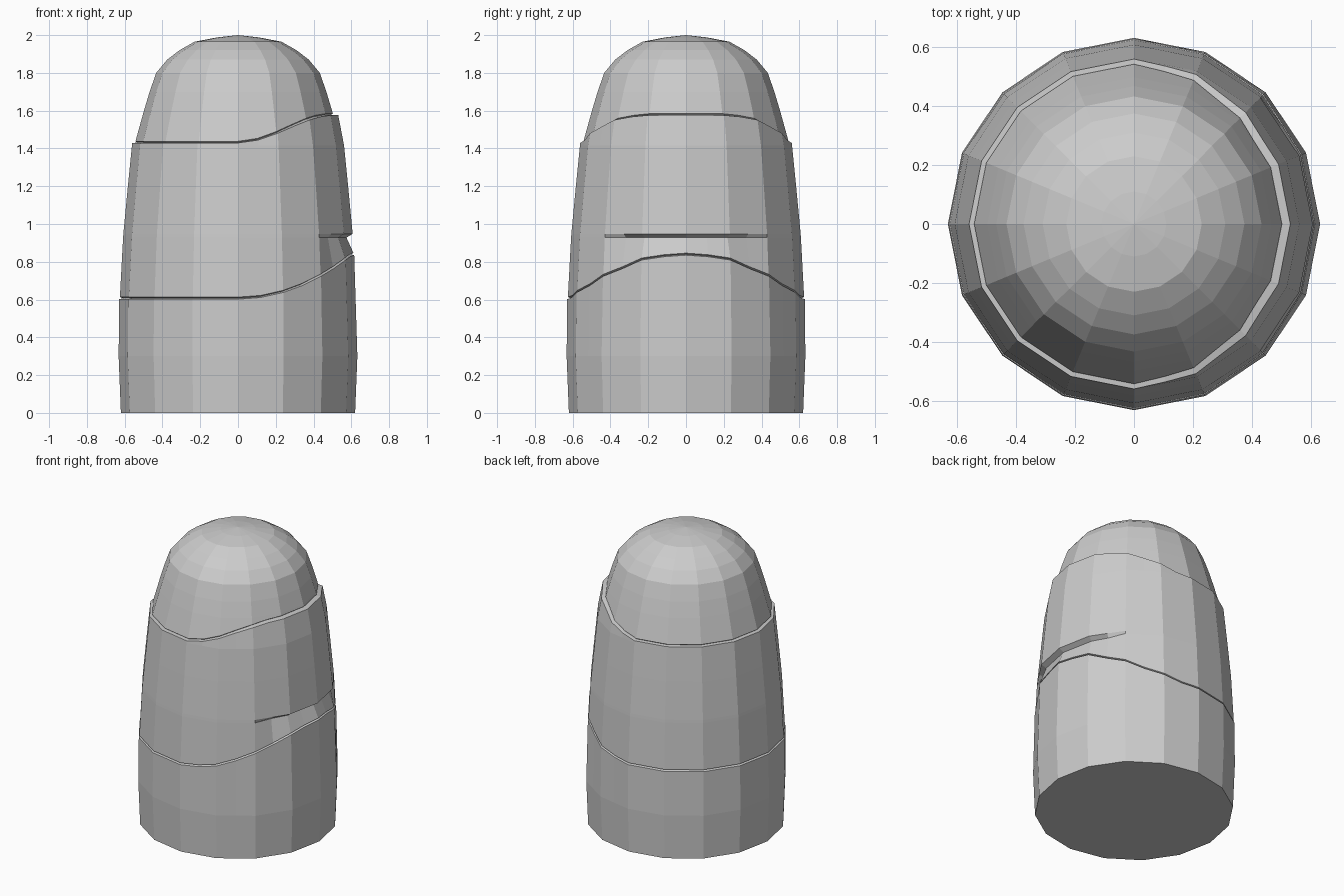
import bpy, bmesh, math

if "Cube" in bpy.data.objects:
    bpy.data.objects.remove(bpy.data.objects["Cube"])

SIDES, SUB = 16, 2
N = SIDES * SUB


def lerp_table(table, z):
    if z <= table[0][0]:
        return table[0][1]
    for (z0, r0), (z1, r1) in zip(table, table[1:]):
        if z <= z1:
            return r0 + (r1 - r0) * (z - z0) / (z1 - z0)
    return table[-1][1]


BODY = [(0, .62), (.3, .632), (.6, .629), (.84, .615), (1.0, .603), (1.43, .56), (1.58, .53)]
DOME = [(1.4, .55), (1.43, .545), (1.6, .498), (1.7, .468), (1.8, .433), (1.87, .375),
        (1.92, .31), (1.965, .23), (1.988, .11)]


def unit(i):
    # point on a 16-sided polygon, with extra points along each side
    k, f = divmod(i, SUB)
    a0, a1 = (2 * math.pi * j / SIDES for j in (k, k + 1))
    f /= SUB
    return (math.cos(a0) * (1 - f) + math.cos(a1) * f,
            math.sin(a0) * (1 - f) + math.sin(a1) * f)


def low_seam(x):
    return .607 + .233 * min(1, max(0, x) / .98) ** 2


def high_seam(x):
    t = min(1, max(0, x) / .96)
    return 1.432 + .147 * t * t * (3 - 2 * t)


def body_r(z):
    return lerp_table(BODY, z)


def dome_r(z):
    return lerp_table(DOME, z)


def loft(name, rows, bottom=False, tip=None):
    # each row maps (x, y) on the unit polygon to (radius, height)
    bm = bmesh.new()
    rings = []
    for row in rows:
        ring = []
        for i in range(N):
            x, y = unit(i)
            r, z = row(x, y)
            ring.append(bm.verts.new((x * r, y * r, z)))
        rings.append(ring)
    for a, b in zip(rings, rings[1:]):
        for i in range(N):
            j = (i + 1) % N
            bm.faces.new((a[i], a[j], b[j], b[i]))
    if bottom:
        bm.faces.new(rings[0][::-1])
    if tip is not None:
        top = bm.verts.new((0, 0, tip))
        for i in range(N):
            bm.faces.new((rings[-1][i], rings[-1][(i + 1) % N], top))
    mesh = bpy.data.meshes.new(name)
    bm.to_mesh(mesh)
    bm.free()
    ob = bpy.data.objects.new(name, mesh)
    bpy.context.collection.objects.link(ob)
    return ob


def level(z, fn):
    return lambda x, y: (fn(z), z)


def seam(curve, fn, dz=0, dr=0):
    return lambda x, y: (fn(curve(x) + dz) + dr, curve(x) + dz)


def notch(z, depth):
    # recess on the +x side, fading out at 45 degrees
    def row(x, y):
        ang = abs(math.degrees(math.atan2(y, x)))
        return body_r(z) - depth * min(1, max(0, (45 - ang) / 15)), z
    return row


# Lower sleeve
loft("base_sleeve", [level(0, body_r), level(.3, body_r),
                     seam(low_seam, body_r, -.005), seam(low_seam, body_r, 0, -.02)], bottom=True)

# Middle sleeve with undercut ledge on the right
loft("middle_sleeve", [seam(low_seam, body_r, 0, -.02), seam(low_seam, body_r, .006, -.003),
                       notch(.928, .034), notch(.948, 0), level(1.2, body_r), level(1.415, body_r),
                       seam(high_seam, body_r, -.003), seam(high_seam, dome_r, -.001, -.012)])

# Rounded cap
loft("dome_cap", [seam(high_seam, dome_r, -.001, -.012), seam(high_seam, dome_r, .006)]
     + [level(z, dome_r) for z, _ in DOME[2:]], tip=2.0)
